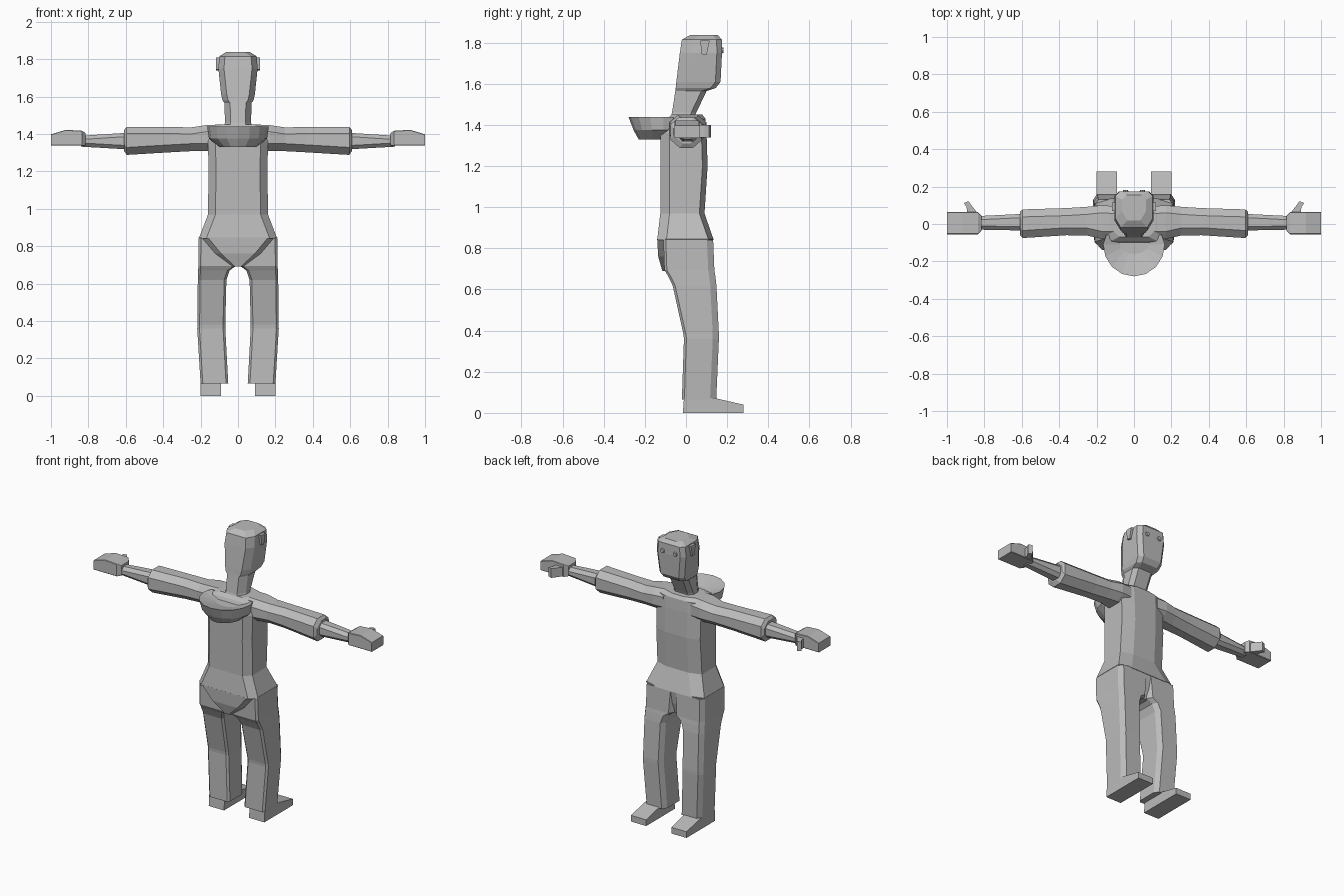
import bpy, bmesh, math
from mathutils import Vector

if "Cube" in bpy.data.objects:
    bpy.data.objects.remove(bpy.data.objects["Cube"], do_unlink=True)

grey = bpy.data.materials.new("plain_grey")
grey.use_nodes = True
colour = (0.5, 0.5, 0.5, 1)
grey.diffuse_color = colour
grey.node_tree.nodes["Principled BSDF"].inputs["Base Color"].default_value = colour


def loft(name, rings):
    """Skin a list of equal-length closed rings and cap both ends."""
    bm = bmesh.new()
    loops = [[bm.verts.new(p) for p in ring] for ring in rings]
    count = len(loops[0])
    for low, high in zip(loops, loops[1:]):
        for i in range(count):
            j = (i + 1) % count
            bm.faces.new((low[i], low[j], high[j], high[i]))
    bm.faces.new(loops[0][::-1])
    bm.faces.new(loops[-1])
    bmesh.ops.recalc_face_normals(bm, faces=bm.faces)
    mesh = bpy.data.meshes.new(name)
    bm.to_mesh(mesh)
    bm.free()
    mesh.materials.append(grey)
    obj = bpy.data.objects.new(name, mesh)
    bpy.context.collection.objects.link(obj)
    return obj


def octagon(u0, u1, v0, v1, low, high):
    """Rectangle with cut corners; low and high are (u, v) cuts at v0 and v1."""
    (a, b), (c, d) = low, high
    return [(u0 + a, v0), (u1 - a, v0), (u1, v0 + b), (u1, v1 - d),
            (u1 - c, v1), (u0 + c, v1), (u0, v1 - d), (u0, v0 + b)]


def upright(name, rows, low, high, side=1):
    """Rows of z, x0, x1, y0, y1 stacked along z."""
    loft(name, [[Vector((side * x, y, z)) for x, y in octagon(x0, x1, y0, y1, low, high)]
                for z, x0, x1, y0, y1 in rows])


def sideways(name, rows, low, high, side=1):
    """Rows of x, y0, y1, z0, z1 stacked along x."""
    loft(name, [[Vector((side * x, y, z)) for y, z in octagon(y0, y1, z0, z1, low, high)]
                for x, y0, y1, z0, z1 in rows])


def symmetric(rows):
    return [(z, -w, w, back, front) for z, w, back, front in rows]


def prism(name, outline, x0, x1, side=1):
    """Side outline of (y, z) points extruded across x."""
    loft(name, [[Vector((side * x, y, z)) for y, z in outline] for x in (x0, x1)])


# Torso with flared shirt hem
upright("torso", symmetric([
    (0.84, 0.21, -0.14, 0.135),
    (0.97, 0.16, -0.125, 0.09),
    (1.2, 0.158, -0.125, 0.105),
    (1.36, 0.16, -0.125, 0.1),
    (1.43, 0.16, -0.09, 0.095),
    (1.45, 0.12, -0.07, 0.08)]), (0.04, 0.045), (0.08, 0.025))

# Seat of the trousers, tapering to the crotch
upright("pelvis", symmetric([
    (0.69, 0.065, -0.115, 0.1),
    (0.76, 0.14, -0.135, 0.12),
    (0.845, 0.21, -0.14, 0.132)]), (0.05, 0.045), (0.06, 0.02))

# Neck and head in one skin
upright("head", symmetric([
    (1.4, 0.08, -0.085, 0.03),
    (1.46, 0.07, -0.068, 0.05),
    (1.565, 0.072, -0.052, 0.1),
    (1.58, 0.083, -0.05, 0.145),
    (1.61, 0.09, -0.047, 0.168),
    (1.75, 0.105, -0.03, 0.175),
    (1.815, 0.1, -0.02, 0.174),
    (1.837, 0.065, 0.02, 0.155)]), (0.03, 0.05), (0.025, 0.025))


# Dished hood hanging behind the neck
def half_disc(z, rx, ry, y=-0.11):
    arc = [math.pi * i / 8 for i in range(9)]
    ring = [Vector((rx * math.cos(t), y - ry * math.sin(t), z)) for t in arc]
    return ring + [Vector((-rx * 0.9, y + 0.05, z)), Vector((rx * 0.9, y + 0.05, z))]


loft("hood", [half_disc(1.33, 0.1, 0.12), half_disc(1.375, 0.155, 0.145),
              half_disc(1.44, 0.165, 0.17), half_disc(1.41, 0.075, 0.05)])

for label, side in (("left", 1), ("right", -1)):
    # Trouser leg
    upright(label + "_leg", [
        (0.065, 0.052, 0.2, -0.02, 0.147),
        (0.36, 0.068, 0.218, -0.01, 0.16),
        (0.38, 0.068, 0.217, -0.012, 0.16),
        (0.62, 0.062, 0.215, -0.065, 0.148),
        (0.67, 0.045, 0.213, -0.09, 0.142),
        (0.695, 0.01, 0.212, -0.105, 0.138),
        (0.84, 0.0, 0.21, -0.11, 0.132)], (0.012, 0.012), (0.02, 0.03), side)

    # Wedge foot
    prism(label + "_foot", [(-0.015, 0), (0.28, 0), (0.28, 0.04), (0.14, 0.072), (-0.01, 0.072)],
          0.09, 0.2, side)

    # Sleeve
    sideways(label + "_sleeve", [
        (0.1, -0.08, 0.095, 1.31, 1.45),
        (0.17, -0.08, 0.1, 1.31, 1.447),
        (0.25, -0.062, 0.092, 1.308, 1.435),
        (0.36, -0.06, 0.085, 1.302, 1.437),
        (0.595, -0.075, 0.078, 1.288, 1.437),
        (0.61, -0.06, 0.065, 1.31, 1.42)], (0.045, 0.04), (0.04, 0.035), side)

    # Forearm
    sideways(label + "_forearm", [
        (0.58, -0.035, 0.055, 1.317, 1.407),
        (0.84, -0.03, 0.042, 1.332, 1.39)], (0.02, 0.02), (0.02, 0.02), side)

    # Mitten hand
    sideways(label + "_hand", [
        (0.815, -0.035, 0.045, 1.34, 1.405),
        (0.835, -0.055, 0.065, 1.337, 1.417),
        (0.92, -0.055, 0.065, 1.337, 1.422),
        (1.0, -0.055, 0.065, 1.337, 1.398)], (0.003, 0.003), (0.003, 0.003), side)

    # Hooked thumb
    thumb = [(0.83, 0.05), (0.89, 0.05), (0.895, 0.09), (0.91, 0.112), (0.885, 0.122), (0.865, 0.095)]
    loft(label + "_thumb", [[Vector((side * x, y, z)) for x, y in thumb] for z in (1.34, 1.4)])

    # Ear
    prism(label + "_ear", [(0.075, 1.745), (0.1, 1.74), (0.115, 1.81), (0.07, 1.81)],
          0.08, 0.117, side)

    # Eye
    loft(label + "_eye", [
        [Vector((side * 0.045 + r * math.cos(t * math.pi / 4), y, 1.763 + r * math.sin(t * math.pi / 4)))
         for t in range(8)] for y, r in ((0.165, 0.018), (0.183, 0.012))])
